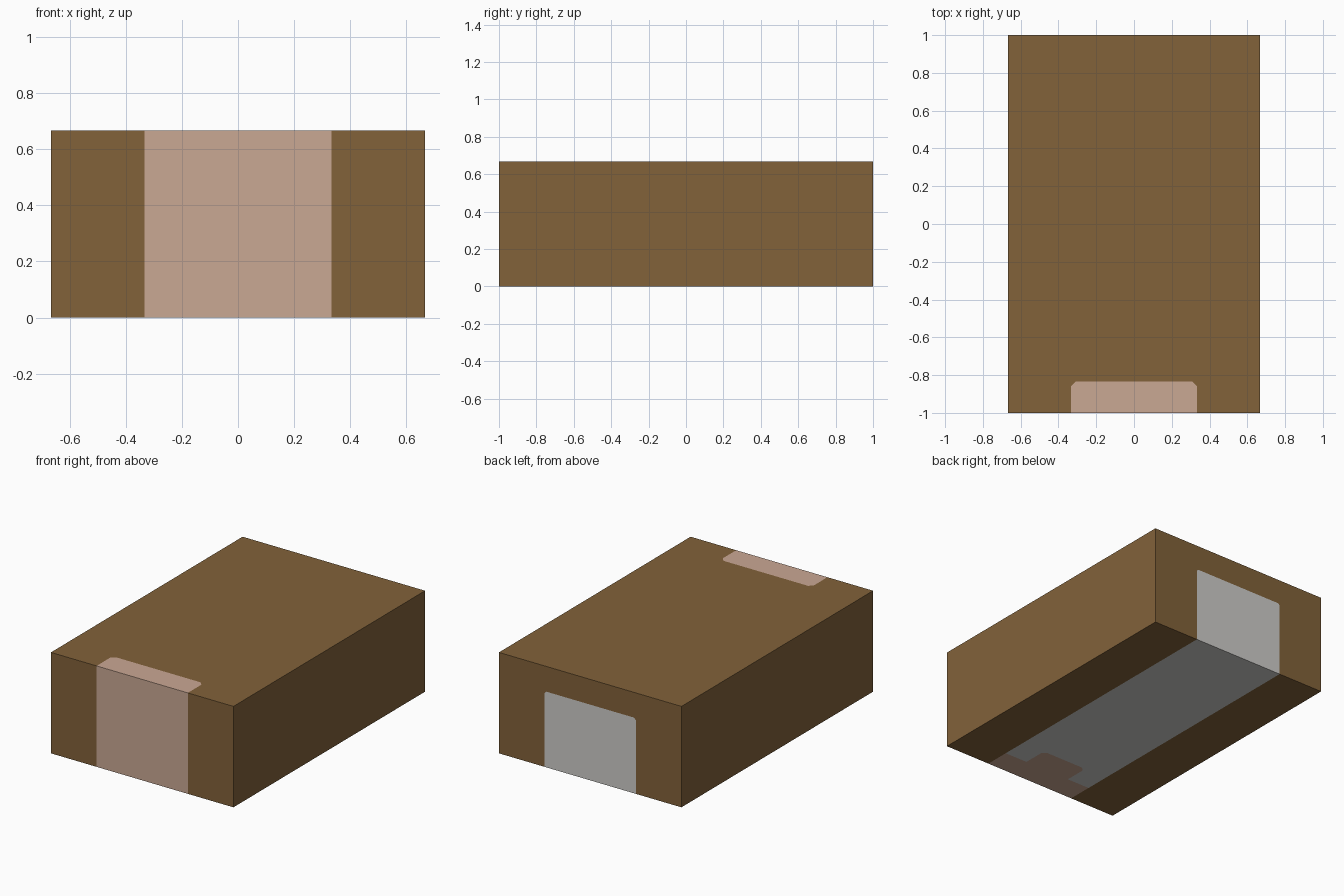
import bpy, bmesh
from mathutils import Vector

if "Cube" in bpy.data.objects:
    bpy.data.objects.remove(bpy.data.objects["Cube"])

T = 1 / 3            # half width of the painted panels
S = 1 / 6            # half width of the underside tab
C = 0.025            # corner clip of the panels
X, Y, Z = 2 / 3, 1.0, 2 / 3

# Materials, one per colour
mesh = bpy.data.meshes.new("block")
for name, col in (("brown", (0.223, 0.122, 0.042)),
                  ("pink", (0.591, 0.392, 0.296)),
                  ("light grey", (0.617, 0.610, 0.591))):
    m = bpy.data.materials.new(name)
    m.diffuse_color = (*col, 1)
    m.use_nodes = True
    m.node_tree.nodes["Principled BSDF"].inputs["Base Color"].default_value = m.diffuse_color
    mesh.materials.append(m)

# Solid block
bm = bmesh.new()
bmesh.ops.create_cube(bm, size=1)
for v in bm.verts:
    v.co = Vector((v.co.x * 2 * X, v.co.y * 2 * Y, (v.co.z + 0.5) * Z))


def cut(side, co, no):
    """Split only the faces pointing towards one side."""
    bm.normal_update()
    faces = [f for f in bm.faces if f.normal.dot(Vector(side)) > 0.9]
    geom = faces + list({e for f in faces for e in f.edges})
    geom += list({v for f in faces for v in f.verts})
    bmesh.ops.bisect_plane(bm, geom=geom, plane_co=co, plane_no=no)


FRONT, BACK, TOP, BOTTOM = (0, -1, 0), (0, 1, 0), (0, 0, 1), (0, 0, -1)

# Panel outlines, mirrored left and right
for s in (-1, 1):
    for side in (FRONT, BACK, TOP, BOTTOM):
        cut(side, (s * T, 0, 0), (1, 0, 0))
    cut(BOTTOM, (s * S, 0, 0), (1, 0, 0))
    cut(BOTTOM, (s * (S - C), -2 / 3, 0), (s, 1, 0))
    cut(TOP, (s * (T - C), -5 / 6, Z), (s, 1, 0))
    cut(BACK, (s * (T - C / 2), Y, 0.5), (s, 0, 1))
cut(TOP, (0, -5 / 6, 0), (0, 1, 0))
cut(BOTTOM, (0, -5 / 6, 0), (0, 1, 0))
cut(BOTTOM, (0, -2 / 3, 0), (0, 1, 0))
cut(BACK, (0, 0, 0.5), (0, 0, 1))

# Colour faces by direction and position
bm.normal_update()
for f in bm.faces:
    c, n = f.calc_center_median(), f.normal
    x = abs(c.x)
    if x > T or abs(n.x) > 0.9:
        continue
    if n.y < -0.9:
        f.material_index = 1
    elif n.y > 0.9:
        if c.z < 0.5 and x + c.z < T - C / 2 + 0.5:
            f.material_index = 2
    elif n.z > 0.9:
        if c.y < -5 / 6 and x + c.y < T - C - 5 / 6:
            f.material_index = 1
    else:
        tab = x < S and c.y < -2 / 3 and x + c.y < S - C - 2 / 3
        f.material_index = 1 if c.y < -5 / 6 or tab else 2

bm.to_mesh(mesh)
bm.free()
bpy.context.collection.objects.link(bpy.data.objects.new("painted_block", mesh))
